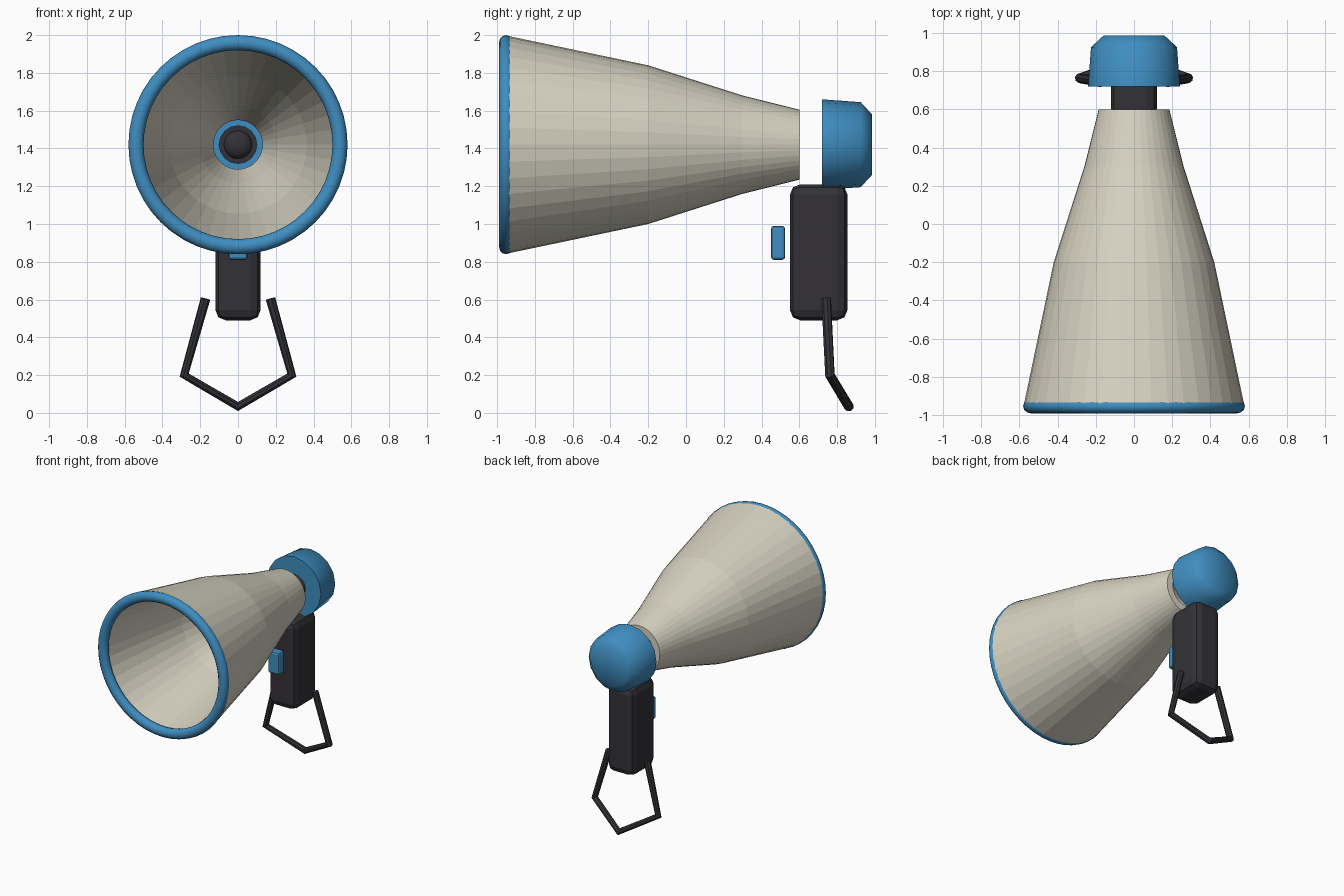
import bpy, bmesh
from math import sin, cos, tau, radians
from mathutils import Matrix

cube = bpy.data.objects.get("Cube")
if cube:
    bpy.data.objects.remove(cube, do_unlink=True)

AXIS_Z = 1.42  # height of the horn's axis


def material(name, rgb):
    m = bpy.data.materials.new(name)
    m.use_nodes = True
    m.diffuse_color = (*rgb, 1)
    m.node_tree.nodes["Principled BSDF"].inputs["Base Color"].default_value = (*rgb, 1)
    return m


CREAM = material("cream", (0.68, 0.65, 0.54))
BLUE = material("blue", (0.05, 0.27, 0.53))
DARK = material("charcoal", (0.033, 0.031, 0.038))


def finish(name, bm, mat, smooth=None):
    bmesh.ops.remove_doubles(bm, verts=bm.verts, dist=1e-5)
    bmesh.ops.recalc_face_normals(bm, faces=bm.faces)
    mesh = bpy.data.meshes.new(name)
    bm.to_mesh(mesh)
    bm.free()
    mesh.materials.append(mat)
    obj = bpy.data.objects.new(name, mesh)
    bpy.context.collection.objects.link(obj)
    if smooth:
        bpy.ops.object.select_all(action="DESELECT")
        obj.select_set(True)
        bpy.context.view_layer.objects.active = obj
        bpy.ops.object.shade_smooth_by_angle(angle=radians(smooth))
    return obj


def lathe(name, profile, mat, sides, closed=False, smooth=None):
    """Turn (radius, y) points around the horn axis."""
    bm = bmesh.new()
    rows = []
    for r, y in profile:
        rows.append([bm.verts.new((r * cos(tau * i / sides), y, AXIS_Z + r * sin(tau * i / sides)))
                     for i in range(sides)])
    pairs = list(zip(rows, rows[1:]))
    if closed:
        pairs.append((rows[-1], rows[0]))
    for a, b in pairs:
        for i in range(sides):
            j = (i + 1) % sides
            bm.faces.new((a[i], a[j], b[j], b[i]))
    return finish(name, bm, mat, smooth)


def rounded_box(name, lo, hi, bevel, segments, mat):
    bm = bmesh.new()
    size = [h - l for l, h in zip(lo, hi)]
    mid = [(l + h) / 2 for l, h in zip(lo, hi)]
    bmesh.ops.create_cube(bm, size=1, matrix=Matrix.Translation(mid) @ Matrix.Diagonal((*size, 1)))
    bmesh.ops.bevel(bm, geom=bm.edges[:], offset=bevel, segments=segments,
                    profile=0.5, affect="EDGES")
    return finish(name, bm, mat)


# Thick-walled flared horn, open at both ends
outer = [(0.575, -0.94), (0.42, -0.2), (0.26, 0.3), (0.185, 0.6)]
inner = [(r - 0.055, y) for r, y in reversed(outer)]
lathe("horn", outer + inner, CREAM, 40, closed=True)

# Rounded ring around the mouth
ring = [(0.54 + 0.04 * cos(tau * i / 12), -0.953 + 0.037 * sin(tau * i / 12)) for i in range(12)]
lathe("mouth_ring", ring, BLUE, 48, closed=True, smooth=40)

# Rear cap with a recess facing the horn
lathe("rear_cap",
      [(0, 0.985), (0.16, 0.985), (0.225, 0.925), (0.24, 0.72), (0.1, 0.72), (0.1, 0.79), (0, 0.79)],
      BLUE, 16, smooth=50)

# Driver plate and dome inside the recess
lathe("driver_plate", [(0, 0.77), (0.1, 0.77), (0.1, 0.785), (0, 0.785)], DARK, 24)
dome = [(0.075 * sin(tau * i / 32), 0.775 - 0.05 * cos(tau * i / 32)) for i in range(9)]
lathe("driver_dome", dome, DARK, 24, smooth=40)

# Grip and trigger
rounded_box("handle", (-0.12, 0.55, 0.49), (0.12, 0.855, 1.21), 0.055, 2, DARK)
rounded_box("trigger", (-0.05, 0.45, 0.81), (0.05, 0.525, 0.99), 0.016, 2, BLUE)

# Wrist strap
side = [(0.172, 0.742, 0.605), (0.285, 0.762, 0.2)]
path = [(-x, y, z) for x, y, z in side] + [(0, 0.862, 0.034)] + side[::-1]
curve = bpy.data.curves.new("wrist_strap", "CURVE")
curve.dimensions = "3D"
curve.bevel_depth = 0.026
curve.bevel_resolution = 2
curve.use_fill_caps = True
spline = curve.splines.new("POLY")
spline.points.add(len(path) - 1)
for point, co in zip(spline.points, path):
    point.co = (*co, 1)
spline.use_smooth = False
curve.materials.append(DARK)
strap = bpy.data.objects.new("wrist_strap", curve)
bpy.context.collection.objects.link(strap)
